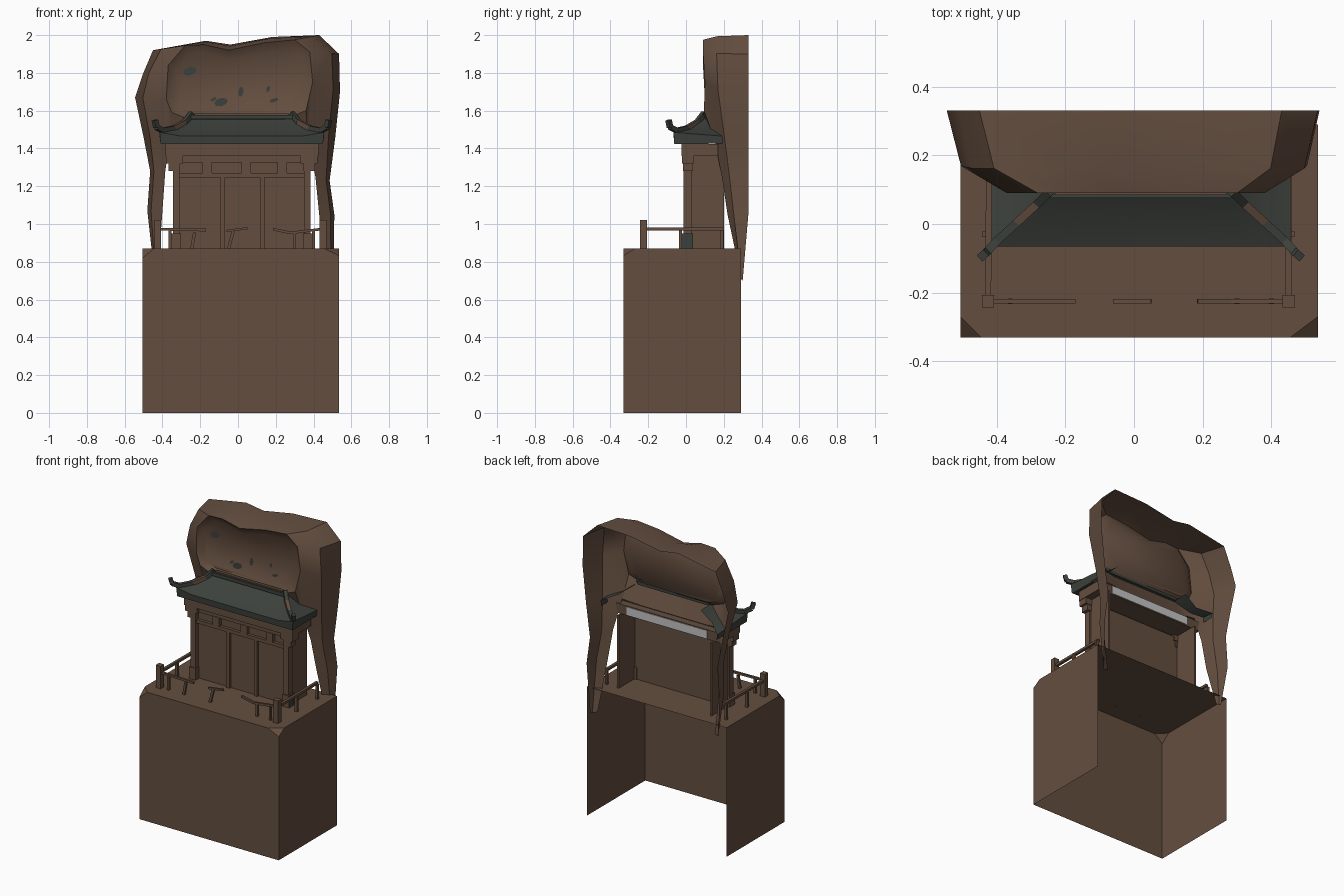
import bpy, bmesh, math
from mathutils import Vector

if "Cube" in bpy.data.objects:
    bpy.data.objects.remove(bpy.data.objects["Cube"])


def material(name, c):
    m = bpy.data.materials.new(name)
    m.diffuse_color = (*c, 1)
    m.use_nodes = True
    m.node_tree.nodes["Principled BSDF"].inputs["Base Color"].default_value = m.diffuse_color
    return m


BROWN = material("brown stone", (0.127, 0.076, 0.050))
TILE = material("dark green tile", (0.046, 0.053, 0.045))
PALE = material("pale grey", (0.55, 0.55, 0.55))
CX = 0.02                                   # centre line of the shrine


def finish(name, bm, mat, smooth=None, normals=True):
    if normals:
        bmesh.ops.recalc_face_normals(bm, faces=bm.faces)
    me = bpy.data.meshes.new(name)
    bm.to_mesh(me)
    bm.free()
    me.materials.append(mat)
    ob = bpy.data.objects.new(name, me)
    bpy.context.collection.objects.link(ob)
    if smooth:
        bpy.ops.object.select_all(action='DESELECT')
        ob.select_set(True)
        bpy.context.view_layer.objects.active = ob
        bpy.ops.object.shade_smooth_by_angle(angle=math.radians(smooth))
    return ob


def box(name, x0, x1, y0, y1, z0, z1, mat=BROWN):
    bm = bmesh.new()
    bmesh.ops.create_cube(bm, size=1)
    for v in bm.verts:
        v.co = ((x0 + x1) / 2 + v.co.x * (x1 - x0), (y0 + y1) / 2 + v.co.y * (y1 - y0),
                (z0 + z1) / 2 + v.co.z * (z1 - z0))
    return finish(name, bm, mat)


def beam(name, p, q, w, h, mat=BROWN):
    """Square bar from p to q."""
    p, q = Vector(p), Vector(q)
    d = (q - p).normalized()
    side = d.cross(Vector((0, 0, 1)))
    side = side.normalized() if side.length > 0.01 else Vector((1, 0, 0))
    up = side.cross(d)
    bm = bmesh.new()
    ends = [[bm.verts.new(e + side * a * w / 2 + up * b * h / 2)
             for a, b in ((-1, -1), (1, -1), (1, 1), (-1, 1))] for e in (p, q)]
    for r in ends:
        bm.faces.new(r)
    for i in range(4):
        j = (i + 1) % 4
        bm.faces.new((ends[0][i], ends[0][j], ends[1][j], ends[1][i]))
    return finish(name, bm, mat)


# --- plinth: box with chipped front corners, open at back and bottom
bm = bmesh.new()
bmesh.ops.create_cube(bm, size=1)
for v in bm.verts:
    v.co = (0.015 + v.co.x * 1.04, -0.02 + v.co.y * 0.62, 0.435 + v.co.z * 0.87)
for pt, n in (((-0.445, -0.33, 0.87), (-1, -1, 1.2)), ((0.455, -0.33, 0.87), (0.75, -1, 1.6))):
    bmesh.ops.bisect_plane(bm, geom=bm.verts[:] + bm.edges[:] + bm.faces[:],
                           plane_co=pt, plane_no=n, clear_outer=True)
    bmesh.ops.holes_fill(bm, edges=[e for e in bm.edges if e.is_boundary])
bmesh.ops.recalc_face_normals(bm, faces=bm.faces)
bmesh.ops.delete(bm, geom=[f for f in bm.faces if f.normal.y > 0.9 or f.normal.z < -0.9],
                 context='FACES')
finish("plinth", bm, BROWN, normals=False)

# --- rock shell: back silhouette, rounded shoulder, front rim, recessed panel
outer = [(-.45, .80), (-.48, 1.07), (-.465, 1.28), (-.50, 1.46), (-.545, 1.67), (-.505, 1.79),
         (-.45, 1.92), (-.17, 1.97), (-.04, 1.95), (.18, 1.99), (.43, 2.0), (.535, 1.9),
         (.54, 1.7), (.515, 1.46), (.485, 1.23), (.51, 1.05), (.505, .70)]
rim = [(-.42, .29, .80), (-.40, .22, 1.07), (-.385, .19, 1.28), (-.36, .15, 1.45),
       (-.38, .10, 1.66), (-.37, .09, 1.84), (-.28, .09, 1.945), (-.18, .09, 1.95),
       (-.05, .09, 1.92), (.14, .09, 1.96), (.30, .09, 1.975), (.38, .09, 1.91),
       (.395, .10, 1.75), (.37, .15, 1.45), (.41, .19, 1.25), (.43, .22, 1.05), (.455, .29, .72)]
panel = [(-.345, 1.68), (-.33, 1.82), (-.26, 1.895), (-.19, 1.905), (-.05, 1.87), (.12, 1.90),
         (.28, 1.92), (.335, 1.88), (.355, 1.79),
         (.32, 1.64), (.22, 1.585), (-.25, 1.585), (-.31, 1.61)]
bm = bmesh.new()
A = [bm.verts.new((x, .33 if z > 1 else .30, z)) for x, z in outer]
C = [bm.verts.new(c) for c in rim]
B = []
for a, c in zip(A, C):
    k = a.co.lerp(c.co, 0.25)
    k.y = a.co.y + (c.co.y - a.co.y) * 0.7
    B.append(bm.verts.new(k))
D = [bm.verts.new((x, .125, z)) for x, z in panel]
for i in range(16):
    bm.faces.new((A[i], A[i + 1], B[i + 1], B[i]))
    bm.faces.new((B[i], B[i + 1], C[i + 1], C[i]))
for i in range(8):
    bm.faces.new((C[i + 4], C[i + 5], D[i + 1], D[i]))
# lip below the panel, running down behind the roof
L = [bm.verts.new(p) for p in ((.36, .095, 1.60), (.24, .09, 1.555), (-.26, .09, 1.555), (-.35, .095, 1.59))]
P = [C[13], bm.verts.new((.22, .145, 1.44)), bm.verts.new((-.25, .145, 1.44)), C[3]]
bm.faces.new((C[12], L[0], D[9], D[8]))
bm.faces.new((C[12], C[13], L[0]))
bm.faces.new((C[4], D[0], D[12], L[3]))
bm.faces.new((C[4], L[3], C[3]))
for i in range(3):
    bm.faces.new((D[9 + i], L[i], L[i + 1], D[10 + i]))
    bm.faces.new((L[i], P[i], P[i + 1], L[i + 1]))
bm.faces.new(D)
finish("rock_shell", bm, BROWN, 38)

# moss spots on the panel
for i, (x, z, rx, rz) in enumerate(((-.255, 1.81, .036, .024), (-.09, 1.645, .036, .022),
                                    (.015, 1.70, .014, .026), (.16, 1.715, .010, .016),
                                    (.19, 1.655, .024, .010), (-.13, 1.66, .015, .010))):
    bm = bmesh.new()
    bmesh.ops.create_circle(bm, cap_ends=True, segments=8, radius=1)
    for v in bm.verts:
        v.co = (x + v.co.x * rx, .1215, z + v.co.y * rz + v.co.x * 0.006)
    finish(f"moss_spot_{i}", bm, TILE)

# --- roof: concave hip roof lofted from U-shaped rows
rows = [(.43, -.062, 1.425, 0), (.435, -.066, 1.46, .025), (.355, .01, 1.495, .008), (.27, .10, 1.56, 0)]
bm = bmesh.new()
loops = []
for hw, y, z, lift in rows:
    back = .26 if z < 1.47 else .20
    pts = [(-hw, back, z), (-hw, y, z + lift), (-hw * .75, y, z + lift * .25),
           (hw * .75, y, z + lift * .25), (hw, y, z + lift), (hw, back, z)]
    loops.append([bm.verts.new((CX + px, py, pz)) for px, py, pz in pts])
for a, b in zip(loops, loops[1:]):
    for i in range(5):
        bm.faces.new((a[i], a[i + 1], b[i + 1], b[i]))
finish("roof", bm, TILE, 30)
box("roof_underside", CX - .425, CX + .425, -.06, .12, 1.424, 1.43, TILE)
box("ridge_bar", CX - .27, CX + .27, .075, .11, 1.555, 1.578, TILE)
box("ridge_cap", CX - .25, CX + .25, .085, .105, 1.578, 1.586)

# curved hip ridges with upturned tips
hip = [(.265, .095, 1.585), (.30, .06, 1.54), (.36, .005, 1.508), (.42, -.05, 1.495),
       (.452, -.085, 1.513), (.46, -.092, 1.55)]
for s in (-1, 1):
    for i in range(5):
        p, q = [(CX + s * x, y, z) for x, y, z in hip[i:i + 2]]
        beam(f"hip_ridge_{s}_{i}", p, q, .024, .026, BROWN if i == 1 else TILE)

# --- shrine front: beams, brackets, columns, wall
box("eave_beam", CX - .405, CX + .405, -.025, .17, 1.36, 1.424)
box("head_beam", CX - .33, CX + .33, 0, .02, 1.325, 1.362)
box("door_lintel", CX - .33, CX + .33, 0, .02, 1.247, 1.27)
box("wall", CX - .36, CX + .36, .02, .03, .87, 1.35)
box("pale_strip", CX - .30, CX + .30, .172, .176, 1.365, 1.42, PALE)
for x in (-.163, .043, .235):
    box("lintel_block", x - .025, x + .025, -.003, .02, 1.268, 1.328)
for x in (-.08, .128):
    box("door_post", x - .012, x + .012, .005, .02, .87, 1.25)
for s in (-1, 1):
    c = CX + s * .347
    box("column", c - .018, c + .018, -.012, .03, .87, 1.36)
    box("side_wall", c - .006, c + .006, .03, .20, .87, 1.36)
    box("column_base", c - .024, c + .024, -.02, .036, .87, .95)
    # stepped bracket
    box("bracket_upper", c + s * .01 - .045, c + s * .01 + .045, -.02, .04, 1.32, 1.362)
    box("bracket_lower", c + s * .01 - .03, c + s * .01 + .03, -.016, .036, 1.28, 1.32)
box("moss_plate", CX + .371, CX + .374, -.02, .036, .87, .95, TILE)

# --- broken railing
for s, c in ((-1, -.425), (1, .45)):
    e = c + s * .008
    box("corner_post", c - .018, c + .018, -.243, -.207, .87, 1.022)
    beam("side_rail", (c, -.21, .973), (e - .01 * (s - 1) - .008, .20, .973), .018, .016)
    for y in (-.03, .19):
        box("side_stake", e - .009, e + .009, y - .008, y + .008, .87, .968)
beam("front_rail_left", (-.41, -.225, .972), (-.17, -.225, .968), .014, .014)
beam("front_rail_middle", (-.06, -.225, .963), (.05, -.225, .978), .014, .012)
beam("front_rail_right_a", (.44, -.225, .973), (.28, -.225, .953), .014, .014)
beam("front_rail_right_b", (.28, -.225, .953), (.185, -.225, .972), .014, .014)
for x, t, h in ((-.36, 0, .968), (-.245, .015, .955), (-.05, .025, .962), (.30, 0, .953), (.40, 0, .965)):
    beam("front_stake", (x, -.225, .87), (x + t, -.225, h), .014, .016)
